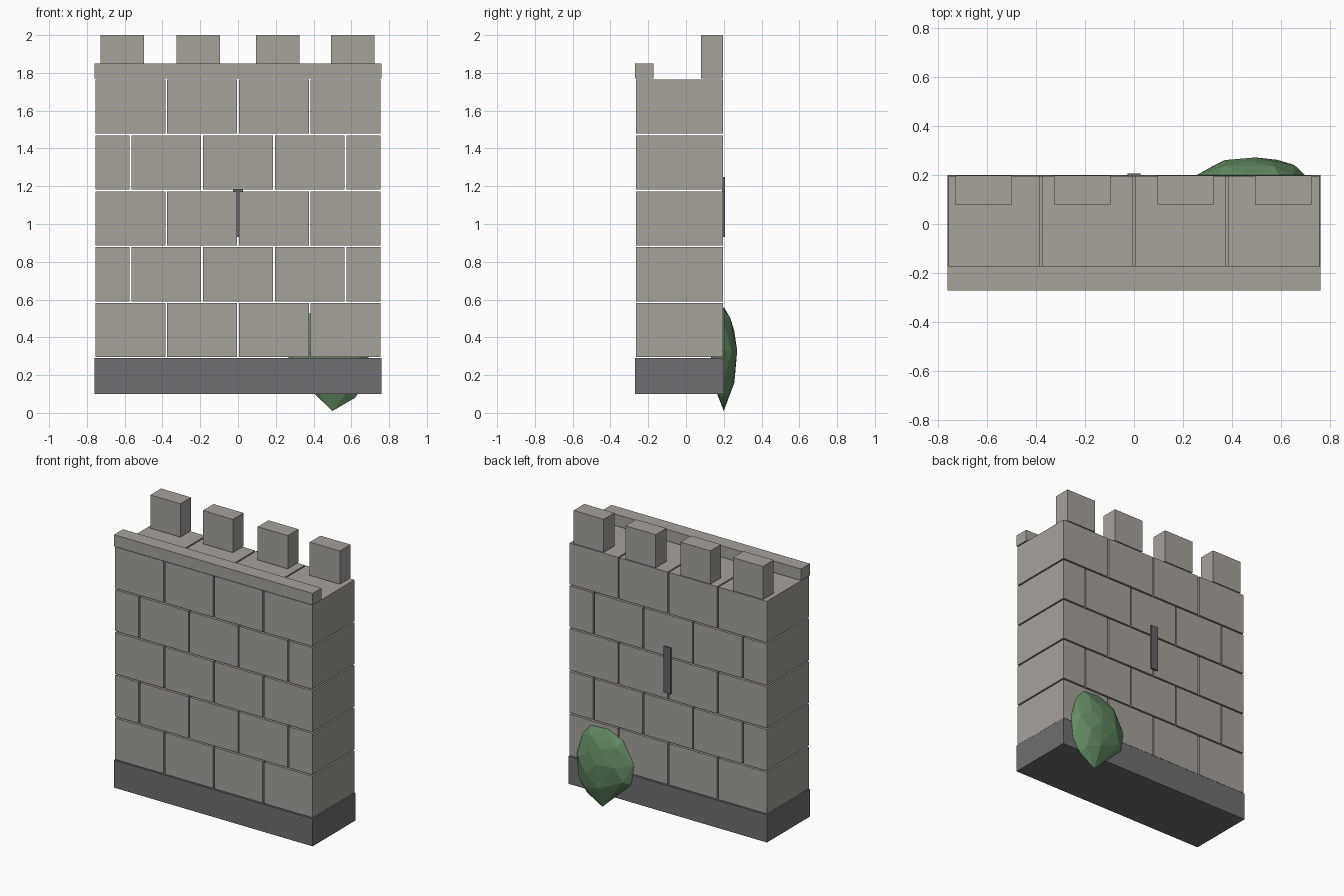
import bpy, bmesh, math, random

if "Cube" in bpy.data.objects:
    bpy.data.objects.remove(bpy.data.objects["Cube"])

random.seed(4)


def material(name, rgb):
    m = bpy.data.materials.new(name)
    m.diffuse_color = (*rgb, 1)
    m.use_nodes = True
    m.node_tree.nodes["Principled BSDF"].inputs["Base Color"].default_value = m.diffuse_color
    return m


STONE = material("warm grey stone", (0.38, 0.36, 0.33))
BASE = material("dark grey stone", (0.16, 0.155, 0.165))
SLIT = material("slate grey", (0.13, 0.13, 0.14))
LEAF = material("leaf green", (0.13, 0.26, 0.13))


def finish(name, bm, mat):
    mesh = bpy.data.meshes.new(name)
    bm.to_mesh(mesh)
    bm.free()
    mesh.materials.append(mat)
    obj = bpy.data.objects.new(name, mesh)
    bpy.context.collection.objects.link(obj)
    return obj


def box(name, x, y, z, mat):
    """Box spanning three (low, high) ranges."""
    bm = bmesh.new()
    bmesh.ops.create_cube(bm, size=1)
    for v in bm.verts:
        v.co = [r[0] + (c + 0.5) * (r[1] - r[0]) for c, r in zip(v.co, (x, y, z))]
    return finish(name, bm, mat)


# Plinth
box("plinth", (-0.76, 0.76), (-0.27, 0.20), (0.10, 0.29), BASE)

# Staggered courses of separate blocks with open joints
GAP, PITCH, DEPTH = 0.010, 0.296, (-0.265, 0.195)
for row in range(5):
    joints = [-0.38, 0, 0.38] if row % 2 == 0 else [-0.57, -0.19, 0.19, 0.57]
    ends = [-0.755 - GAP / 2] + joints + [0.755 + GAP / 2]
    z = 0.295 + row * PITCH
    for i, (a, b) in enumerate(zip(ends, ends[1:])):
        box(f"wall_block_{row}_{i}", (a + GAP / 2, b - GAP / 2), DEPTH,
            (z, z + PITCH - GAP), STONE)

# Low parapet along the front and merlons along the back
box("parapet", (-0.76, 0.76), (-0.27, -0.172), (1.77, 1.85), STONE)
for i, x in enumerate((-0.727, -0.325, 0.095, 0.493)):
    box(f"merlon_{i}", (x, x + 0.23), (0.08, 0.197), (1.77, 2.0), STONE)

# Arrow slit plate
box("arrow_slit", (-0.027, 0.027), (0.19, 0.206), (0.93, 1.25), SLIT)

# Faceted bush: flattened hull around an irregular outline
outline = [(0.59, 0.55), (0.46, 0.56), (0.34, 0.51), (0.257, 0.36), (0.28, 0.22),
           (0.50, 0.01), (0.62, 0.08), (0.68, 0.17), (0.695, 0.33), (0.65, 0.48)]
CX, CY, CZ = 0.485, 0.20, 0.31
bm = bmesh.new()
for i, (x, z) in enumerate(outline):
    bm.verts.new((x, CY, z))
    for side in (-1, 1):
        if i % 2 == 0:
            s, d = 0.80, 0.038
        else:
            s, d = 0.5, 0.058
        d += random.uniform(-0.004, 0.004)
        bm.verts.new((CX + (x - CX) * s, CY + side * d, CZ + (z - CZ) * s))
for side in (-1, 1):
    bm.verts.new((CX + 0.01, CY + side * 0.071, CZ + 0.02))
hull = bmesh.ops.convex_hull(bm, input=bm.verts)
loose = {g for g in hull["geom_interior"] if isinstance(g, bmesh.types.BMVert)}
bmesh.ops.delete(bm, geom=list(loose), context="VERTS")
bmesh.ops.recalc_face_normals(bm, faces=bm.faces)
finish("bush", bm, LEAF)
